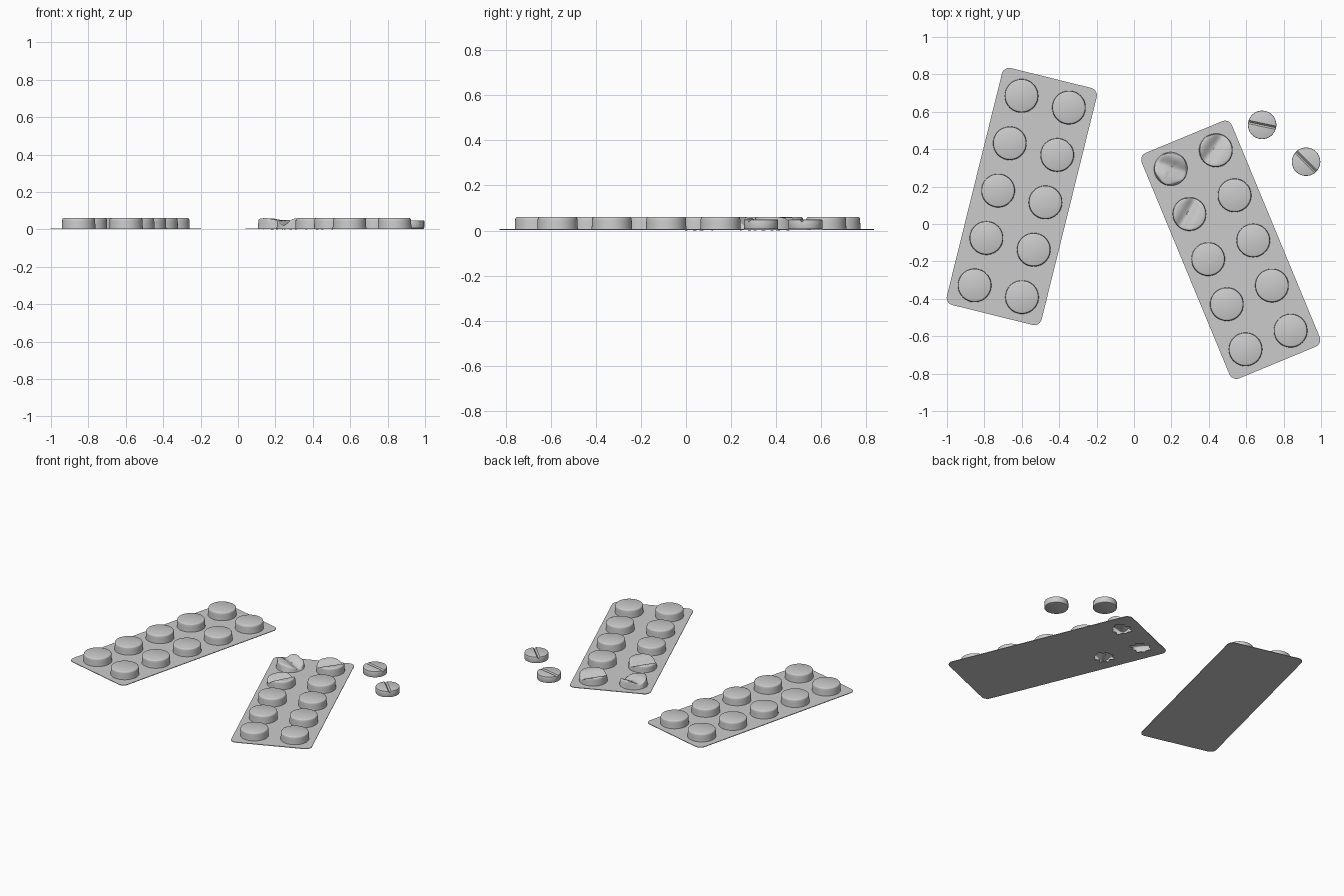
import bpy, bmesh, math, random
from mathutils import Vector, Matrix

if "Cube" in bpy.data.objects:
    bpy.data.objects.remove(bpy.data.objects["Cube"])

random.seed(4)
PITCH, W, L = 0.261, 0.522, 1.305
CARD_LO, CARD_HI, TOP = 0.002, 0.006, 0.06


def add(name, bm, smooth=True):
    me = bpy.data.meshes.new(name)
    bm.normal_update()
    bm.to_mesh(me)
    bm.free()
    ob = bpy.data.objects.new(name, me)
    bpy.context.collection.objects.link(ob)
    if smooth:
        bpy.ops.object.select_all(action='DESELECT')
        ob.select_set(True)
        bpy.context.view_layer.objects.active = ob
        bpy.ops.object.shade_smooth_by_angle(angle=math.radians(35))
    return ob


# domed plastic pocket: revolved profile, optionally crushed by a function
def pocket(name, centre, crush=None):
    prof = [(0.090, 0.004), (0.0892, 0.02), (0.0885, 0.036), (0.088, 0.050),
            (0.087, 0.055), (0.0845, 0.0585), (0.081, TOP)]
    if crush:
        prof += [(r, TOP) for r in (0.068, 0.055, 0.042, 0.028, 0.014)]
    n = 48
    bm = bmesh.new()
    rings = []
    for r, z in prof:
        ring = []
        for i in range(n):
            a = 2 * math.pi * i / n
            p = Vector((r * math.cos(a), r * math.sin(a), z))
            if crush:
                p = crush(p)
            ring.append(bm.verts.new(p + Vector((*centre, 0))))
        rings.append(ring)
    for a, b in zip(rings, rings[1:]):
        for i in range(n):
            j = (i + 1) % n
            bm.faces.new((a[i], a[j], b[j], b[i]))
    bm.faces.new(rings[-1])
    return add(name, bm)


# crushing: a valley along one direction, plus a sideways slump
def valley(angle, offset, depth, width, slump=0.0, slump_angle=0.0, shrink=0.0):
    nx, ny = -math.sin(angle), math.cos(angle)
    sx, sy = math.cos(slump_angle), math.sin(slump_angle)

    def f(p):
        t = (p.z - 0.004) / (TOP - 0.004)
        d = (p.x * nx + p.y * ny - offset) / width
        s = max(0, 0.3 + (p.x * sx + p.y * sy) / 0.09)
        drop = depth * math.exp(-d * d) + slump * s
        z = p.z - t * min(drop, 0.046)
        k = 1 - shrink * t * (0.5 + 0.5 * math.cos(5 * math.atan2(p.y, p.x)))
        return Vector((p.x * k, p.y * k, z))
    return f


def torn_outline(centre):
    pts = []
    for i in range(16):
        a = 2 * math.pi * i / 16
        r = (0.070 if i % 2 else 0.050) + random.uniform(-0.012, 0.008)
        pts.append((centre[0] + r * math.cos(a), centre[1] + r * math.sin(a)))
    return pts


# card: filled flat outline with torn holes
def card(name, loc, rot, holes):
    r = 0.04
    pts = []
    for q, (sx, sy) in enumerate([(1, 1), (-1, 1), (-1, -1), (1, -1)]):
        for k in range(7):
            a = math.pi / 2 * (q + k / 6)
            p = rot @ Vector((sx * (W / 2 - r) + r * math.cos(a),
                              sy * (L / 2 - r) + r * math.sin(a), 0))
            pts.append((loc[0] + p.x, loc[1] + p.y))
    cu = bpy.data.curves.new(name, 'CURVE')
    cu.dimensions = '2D'
    cu.fill_mode = 'BOTH'
    cu.extrude = (CARD_HI - CARD_LO) / 2
    for outline in [pts] + holes:
        sp = cu.splines.new('POLY')
        sp.points.add(len(outline) - 1)
        for v, p in zip(sp.points, outline):
            v.co = (p[0], p[1], 0, 1)
        sp.use_cyclic_u = True
    ob = bpy.data.objects.new(name, cu)
    ob.location.z = (CARD_HI + CARD_LO) / 2
    bpy.context.collection.objects.link(ob)
    bpy.ops.object.select_all(action='DESELECT')
    ob.select_set(True)
    bpy.context.view_layer.objects.active = ob
    bpy.ops.object.convert(target='MESH')


# foil petals folded outward around a torn hole
def petals(name, centre, outline):
    bm = bmesh.new()
    c = Vector((*centre, 0))
    for i in range(0, 16, 4):
        a, b = (Vector((*outline[(i + k) % 16], CARD_LO)) for k in (0, 1))
        tip = c + ((a + b) / 2 - c) * 1.15
        tip.z = 0
        bm.faces.new([bm.verts.new(v) for v in (b, a, tip)])
    add(name, bm, False)


def blister_pack(name, loc, degrees, crushed):
    rot = Matrix.Rotation(math.radians(degrees), 3, 'Z')
    holes = []
    for row in range(5):
        for col in range(2):
            p = rot @ Vector(((col - 0.5) * PITCH, (2 - row) * PITCH, 0))
            c = (loc[0] + p.x, loc[1] + p.y)
            f = crushed.get((row, col))
            pocket(f"{name}_pocket_{row}_{col}", c, f)
            if f:
                holes.append(torn_outline(c))
                petals(f"{name}_torn_foil_{row}_{col}", c, holes[-1])
    card(name + "_card", loc, rot, holes)


# loose tablet: bevelled disc with a V-shaped score line
def tablet(name, loc, degrees):
    z0, z1, w, depth = 0.006, 0.049, 0.009, 0.011
    bm = bmesh.new()
    bmesh.ops.create_cone(bm, cap_ends=True, segments=48, radius1=0.076,
                          radius2=0.076, depth=z1 - z0)
    bmesh.ops.translate(bm, verts=bm.verts, vec=(0, 0, (z0 + z1) / 2))
    rims = [e for e in bm.edges if abs(e.verts[0].co.z - e.verts[1].co.z) < 1e-5]
    bmesh.ops.bevel(bm, geom=rims, offset=0.004, segments=2, profile=0.5,
                    affect='EDGES')
    for y in (-w, 0, w):
        bmesh.ops.bisect_plane(bm, geom=bm.verts[:] + bm.edges[:] + bm.faces[:],
                               plane_co=(0, y, 0), plane_no=(0, 1, 0), dist=1e-5)
    for v in bm.verts:
        if abs(v.co.y) < 1e-4:
            v.co.z = min(v.co.z, z1 - depth)
    bmesh.ops.transform(bm, verts=bm.verts, matrix=Matrix.Translation((*loc, 0)) @
                        Matrix.Rotation(math.radians(degrees), 4, 'Z'))
    add(name, bm)


rad = math.radians
blister_pack("full_pack", (-0.60, 0.147), -13.9, {})
blister_pack("used_pack", (0.517, -0.138), 22.5, {
    (0, 0): valley(rad(-20), 0.012, 0.024, 0.035, 0.017, rad(-10), 0.10),
    (0, 1): valley(rad(55), 0.015, 0.028, 0.035),
    (1, 0): valley(rad(60), 0.010, 0.030, 0.032, 0.010, rad(170)),
})
tablet("loose_tablet_1", (0.685, 0.53), -12)
tablet("loose_tablet_2", (0.92, 0.333), -45)
